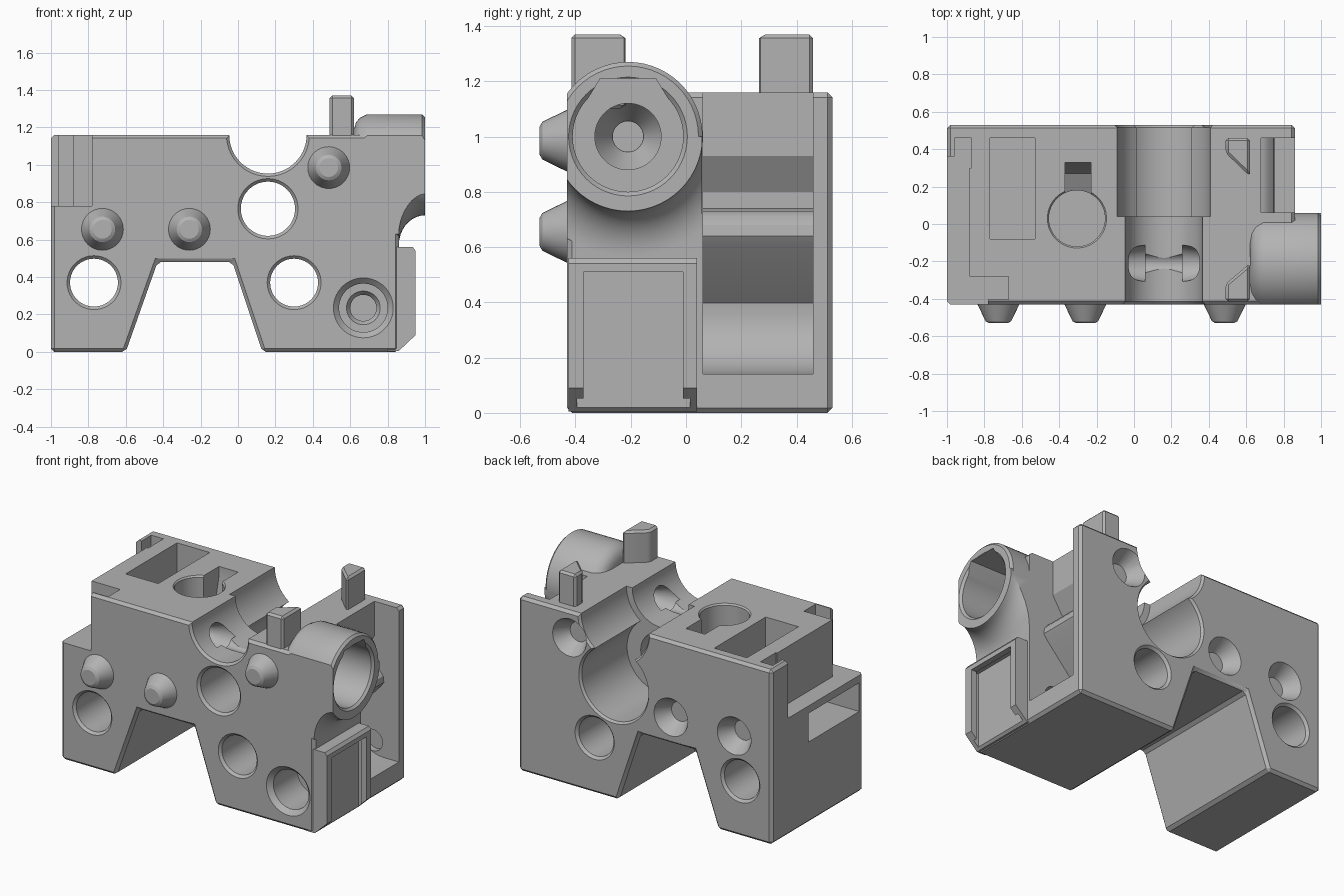
import bpy, bmesh, math
from mathutils import Vector

old = bpy.data.objects.get("Cube")
if old:
    bpy.data.objects.remove(old, do_unlink=True)

grey = bpy.data.materials.new("matte grey")
grey.use_nodes = True
GREY = (0.45, 0.45, 0.45, 1)
grey.diffuse_color = GREY
grey.node_tree.nodes["Principled BSDF"].inputs["Base Color"].default_value = GREY


def make(name, bm, bevel=0):
    bmesh.ops.recalc_face_normals(bm, faces=bm.faces)
    if bevel:
        bmesh.ops.bevel(bm, geom=bm.edges[:], offset=bevel, segments=1, affect='EDGES')
    me = bpy.data.meshes.new(name)
    bm.to_mesh(me)
    bm.free()
    me.materials.append(grey)
    ob = bpy.data.objects.new(name, me)
    bpy.context.collection.objects.link(ob)
    return ob


def place(axis, u, v, t):
    return {'x': Vector((t, u, v)), 'y': Vector((u, t, v)), 'z': Vector((u, v, t))}[axis]


def loft(name, rings, bevel=0):
    bm = bmesh.new()
    loops = [[bm.verts.new(p) for p in ring] for ring in rings]
    n = len(loops[0])
    for a, b in zip(loops, loops[1:]):
        for i in range(n):
            j = (i + 1) % n
            bm.faces.new((a[i], a[j], b[j], b[i]))
    bm.faces.new(loops[0])
    bm.faces.new(loops[-1])
    return make(name, bm, bevel)


def prism(name, axis, pts, t0, t1, bevel=0):
    return loft(name, [[place(axis, u, v, t) for u, v in pts] for t in (t0, t1)], bevel)


def box(name, x, y, z, bevel=0):
    return prism(name, 'z', [(x[0], y[0]), (x[1], y[0]), (x[1], y[1]), (x[0], y[1])], *z, bevel)


def lathe(name, axis, centre, profile, n=56):
    """Turn (position, radius) pairs about an axis through centre."""
    turns = [2 * math.pi * i / n for i in range(n)]
    return loft(name, [[place(axis, centre[0] + r * math.cos(a), centre[1] + r * math.sin(a), t)
                        for a in turns] for t, r in profile])


def boolean(target, tool, op='DIFFERENCE'):
    mod = target.modifiers.new(op, 'BOOLEAN')
    mod.operation, mod.object, mod.solver = op, tool, 'EXACT'
    bpy.context.view_layer.objects.active = target
    bpy.ops.object.modifier_apply(modifier=mod.name)
    bpy.data.objects.remove(tool, do_unlink=True)


def cut(tool):
    boolean(body, tool)


def join(tool):
    boolean(body, tool, 'UNION')


FRONT, BACK = -0.43, 0.53
PATH = (-0.21, 1.0)

# Two-legged main block with chamfered edges
body = prism("extruder_body", 'y', [(-1, 0), (-.6, 0), (-.43, .48), (-.03, .48), (.13, 0),
                                   (.86, 0), (.86, 1.16), (-1, 1.16)], FRONT, BACK, .018)

# Idler cavity on the side, behind the front wall
arc = [(.75 - .22 * math.sin(a), .36 - .22 * math.cos(a))
       for a in [math.radians(i * 10) for i in range(11)]]
bump = [(.73, .61), (.75, .64), (.745, .68), (.72, .71), (.69, .73)]
cavity = [(1.2, .14)] + arc + bump + [(.6, .74), (.6, .8), (.68, .93), (.68, 1.3), (1.2, 1.3)]
cut(prism("idler_cavity", 'y', cavity, .062, .46))

# Tube boss and the flared web beneath it
boss = lathe("boss", 'x', PATH, [(.62, .19), (.63, .225), (.65, .25), (.69, .27),
                                 (.985, .27), (1, .255)])
boolean(boss, box("boss_trim", (.5, 1.2), (FRONT, .5), (.5, 1.5)), 'INTERSECT')
flare = [(.7, .43), (.86, .43)]
flare += [(1 - .14 * math.cos(a), .43 - .16 * math.sin(a))
          for a in [math.radians(i * 10) for i in range(1, 10)]]
web = lathe("web", 'x', PATH, flare)
boolean(web, box("web_trim", (.5, 1.2), (FRONT, .058), (.5, 1.0)), 'INTERSECT')
join(web)
join(boss)

# Clip holder with rails, a pocket and a snap ridge
join(prism("clip_holder", 'y', [(.8, .005), (.86, .005), (.95, .09), (.95, .54), (.935, .56), (.8, .56)],
           FRONT + .005, .04))
cut(box("clip_pocket", (.875, 1.2), (-.37, -.01), (-.1, .51)))
join(box("snap_ridge", (.85, .892), (-.355, -.025), (.43, .46)))
cut(box("clip_undercut", (.875, .91), (-.395, .015), (-.1, .52)))

# Tube bore with flat-topped relief, and the filament path along x
cut(lathe("tube_bore", 'x', PATH, [(.72, .2), (.985, .2), (1.01, .225)]))
cut(prism("bore_relief", 'x', [(-.39, 1.08), (-.31, 1.21), (-.11, 1.21), (-.03, 1.08)], .72, 1.1))
cut(lathe("bore_seat", 'x', PATH, [(.5, .056), (.6, .12), (.8, .12)]))
cut(lathe("filament_hole", 'x', PATH, [(-1.2, .055), (1.2, .055)]))

# Drive gear groove: narrow in front, wide with a round recess behind
GEAR = .16
cut(lathe("front_groove", 'y', (GEAR, 1.16), [(-.6, .235), (FRONT, .222), (FRONT + .015, .207), (.1, .207)]))
cut(lathe("back_groove", 'y', (GEAR, 1.16), [(.04, .25), (.515, .25), (.54, .272)]))
cut(lathe("motor_recess", 'y', (GEAR, .76), [(.04, .245), (.515, .245), (.54, .265)]))
for side in (-1, 1):
    cut(lathe("funnel", 'x', PATH, [(GEAR + side * .26, .05), (GEAR + side * .19, .08),
                                    (GEAR + side * .1, .1)], 32))

# Through holes with chamfered rims at both ends
for x, z, r in [(-.77, .37, .128), (.3, .37, .128), (GEAR, .765, .145)]:
    cut(lathe("through_hole", 'y', (x, z), [(FRONT - .01, r + .026), (FRONT + .016, r),
                                            (BACK - .016, r), (BACK + .01, r + .026)]))

# Stepped pivot hole, continuing blind into the back wall
cut(lathe("pivot_hole", 'y', (.67, .235), [(FRONT - .01, .17), (FRONT + .03, .13), (-.15, .13),
                                           (-.149, .09), (-.12, .07), (.5, .07)]))

# Locating cones in front and matching sockets behind
for x, z in [(-.725, .655), (-.26, .655), (.485, .985)]:
    join(lathe("locating_cone", 'y', (x, z), [(FRONT + .05, .112), (FRONT, .112), (-.5, .078),
                                              (-.52, .068), (-.53, .05)], 32))
    cut(lathe("cone_socket", 'y', (x, z), [(BACK - .1, .065), (BACK + .01, .13)], 32))

# Stepped upper corner with its slots
cut(box("corner_step", (-1.2, -.88), (-.6, .36), (.78, 1.3)))
cut(box("corner_front", (-1.2, -.78), (-.6, -.28), (.78, 1.3)))
cut(box("corner_slot", (-.9, -.67), (-.405, -.28), (.78, 1.3)))
cut(box("corner_notch", (-.96, -.87), (.3, .46), (.78, 1.3)))
cut(box("side_window", (-1.2, -.72), (-.39, .14), (.54, .73)))

# Top pocket, and round hole with keyway
cut(box("top_pocket", (-.77, -.53), (-.08, .46), (.8, 1.3)))
cut(lathe("top_hole", 'z', (-.305, .03), [(.62, .15), (1.15, .15), (1.18, .175)]))
cut(prism("keyway", 'x', [(0, 1.3), (.33, 1.3), (.33, 1.1), (.27, .85), (0, .7)], -.37, -.23))

# Guide posts with one slanted side
for back, front_left, front_right in [(.46, .38, .255), (-.415, -.32, -.21)]:
    join(prism("guide_post", 'z', [(.49, back), (.62, back), (.62, front_right), (.49, front_left)],
               1.1, 1.37, .014))

bpy.ops.object.select_all(action='DESELECT')
body.select_set(True)
bpy.context.view_layer.objects.active = body
bpy.ops.object.shade_smooth_by_angle(angle=math.radians(28))
